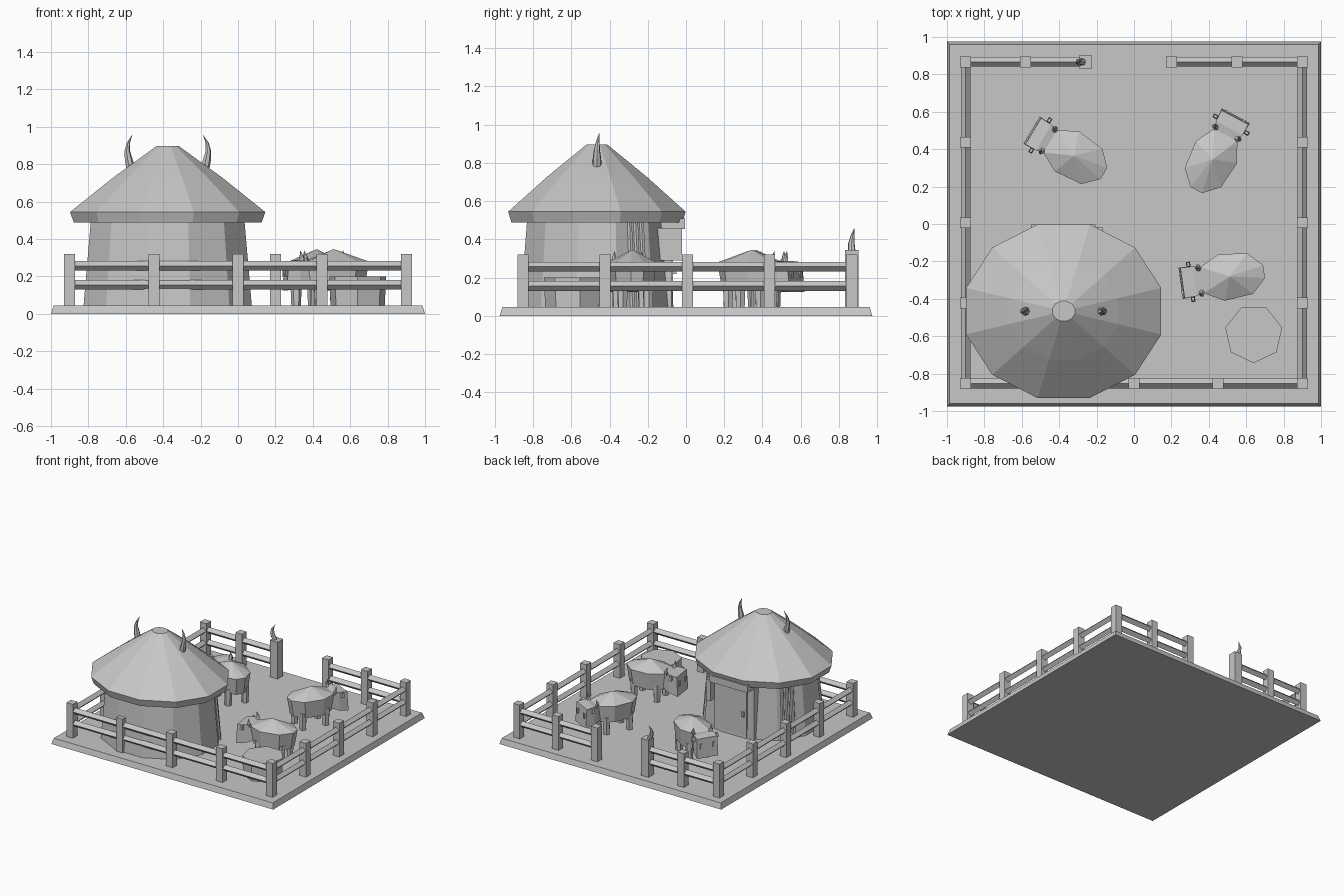
import bpy, bmesh, math
from mathutils import Vector, Matrix

if "Cube" in bpy.data.objects:
    bpy.data.objects.remove(bpy.data.objects["Cube"], do_unlink=True)

grey = bpy.data.materials.new("clay grey")
grey.use_nodes = True
grey.diffuse_color = (0.57, 0.57, 0.57, 1)
grey.node_tree.nodes["Principled BSDF"].inputs["Base Color"].default_value = grey.diffuse_color


def loft(name, rings, matrix=Matrix()):
    """Skin a list of point rings and cap both ends."""
    bm = bmesh.new()
    loops = [[bm.verts.new(p) for p in ring] for ring in rings]
    n = len(loops[0])
    for a, b in zip(loops, loops[1:]):
        for i in range(n):
            j = (i + 1) % n
            bm.faces.new((a[i], a[j], b[j], b[i]))
    bm.faces.new(loops[0][::-1])
    bm.faces.new(loops[-1])
    bmesh.ops.recalc_face_normals(bm, faces=bm.faces)
    bm.transform(matrix)
    mesh = bpy.data.meshes.new(name)
    bm.to_mesh(mesh)
    bm.free()
    mesh.materials.append(grey)
    bpy.context.collection.objects.link(bpy.data.objects.new(name, mesh))


def ring(n, rx, ry, z, x=0, y=0, turn=0.0):
    step = math.tau / n
    return [Vector((x + rx * math.cos(turn + i * step), y + ry * math.sin(turn + i * step), z))
            for i in range(n)]


def box(name, lo, hi, matrix=Matrix(), inset=0.0):
    """Box from corner to corner, its top drawn in by inset."""
    rings = []
    for z, d in ((lo[2], 0), (hi[2], inset)):
        rings.append([(lo[0] + d, lo[1] + d, z), (hi[0] - d, lo[1] + d, z),
                      (hi[0] - d, hi[1] - d, z), (lo[0] + d, hi[1] - d, z)])
    loft(name, rings, matrix)


def horn(name, points, radii, matrix=Matrix(), n=7):
    loft(name, [ring(n, r, r, p[2], p[0], p[1]) for p, r in zip(points, radii)], matrix)


# Ground slab
box("ground_slab", (-1, -0.975, 0), (1, 0.975, 0.045), inset=0.014)

# Fence posts
FRONT, BACK, SIDE = -0.853, 0.867, 0.9
posts = [(x, FRONT) for x in (-0.9, -0.45, 0, 0.45, 0.9)]
posts += [(s * SIDE, y) for s in (-1, 1) for y in (-0.423, 0.007, 0.437, BACK)]
posts += [(x, BACK) for x in (-0.58, 0.2, 0.55)]
for x, y in posts:
    box("fence_post", (x - 0.029, y - 0.029, 0), (x + 0.029, y + 0.029, 0.32))
box("gate_post", (-0.295, BACK - 0.035, 0), (-0.225, BACK + 0.035, 0.345))


# Fence rails with a diamond section
def rail(a, b):
    start, end = Vector(a), Vector(b)
    side = (end - start).normalized().cross(Vector((0, 0, 1)))
    for z in (0.257, 0.155):
        r = 0.026
        offsets = (side * r, Vector((0, 0, r)), -side * r, Vector((0, 0, -r)))
        loft("fence_rail", [[p + Vector((0, 0, z)) + o for o in offsets] for p in (start, end)])


rail((-SIDE, FRONT, 0), (SIDE, FRONT, 0))
for s in (-1, 1):
    rail((s * SIDE, FRONT, 0), (s * SIDE, BACK, 0))
rail((-SIDE, BACK, 0), (-0.26, BACK, 0))
rail((0.2, BACK, 0), (SIDE, BACK, 0))

# Horn on the gate post
horn("gate_horn", [(-0.275, BACK, 0.34), (-0.295, 0.865, 0.38), (-0.3, 0.872, 0.42), (-0.28, 0.88, 0.457)],
     (0.02, 0.017, 0.011, 0.001))

# Hut
hut = Matrix.Translation((-0.376, -0.466, 0))


def hut_part(name, profile):
    loft(name, [ring(12, r, r * 0.89, z, turn=math.pi / 12) for r, z in profile], hut)


hut_part("hut_wall", [(0.466, 0.04), (0.425, 0.5)])
hut_part("hut_roof", [(0.52, 0.488), (0.54, 0.545), (0.3, 0.73), (0.062, 0.897)])

# Wall ribs toward both back corners
for s in (-1, 1):
    for angle in (0.48, 0.58, 0.68):
        c, d = math.cos(angle) * s, math.sin(angle)
        loft("wall_rib", [ring(6, 0.014, 0.014, z, c * r, d * r * 0.89)
                          for z, r in ((0.04, 0.455), (0.5, 0.415))], hut)

# Doorway set close to the wall, under a projecting lintel
box("door_frame", (-0.56, -0.25, 0.04), (-0.2, -0.075, 0.46))
box("door_panel", (-0.5, -0.09, 0.05), (-0.26, -0.067, 0.42))
box("door_handle", (-0.48, -0.07, 0.22), (-0.46, -0.05, 0.26))
box("door_lintel", (-0.55, -0.16, 0.455), (-0.205, -0.004, 0.51))
box("door_lantern", (-0.205, -0.16, 0.29), (-0.165, -0.02, 0.46))

# Roof horns
for s in (-1, 1):
    horn("roof_horn", [(s * 0.2, 0, 0.78), (s * 0.208, 0, 0.82), (s * 0.217, 0, 0.87),
                       (s * 0.21, 0.005, 0.915), (s * 0.19, 0.012, 0.956)],
         (0.024, 0.023, 0.016, 0.009, 0.001), hut)

# Seven-sided block
loft("round_block", [ring(7, r, r, z, 0.64, -0.588, -math.pi / 2)
                     for r, z in ((0.148, 0.04), (0.156, 0.2))])


# Cattle, facing local +x
def animal(x, y, degrees):
    m = Matrix.Translation((x, y, 0)) @ Matrix.Rotation(math.radians(degrees), 4, "Z")
    half = [(0.15, 0.07), (0.045, 0.125), (-0.11, 0.11), (-0.185, 0.035)]
    outline = half + [(px, -py) for px, py in reversed(half)]
    body = [(0.88, 0.145), (1, 0.28), (0.02, 0.345)]
    loft("cow_body", [[(px * k, py * k, z) for px, py in outline] for k, z in body], m)
    # Broad head set close against the chest
    loft("cow_head", [
        [(0.12, -0.06, 0.17), (0.12, 0.06, 0.17), (0.12, 0.06, 0.275), (0.12, -0.06, 0.275)],
        [(0.19, -0.08, 0.14), (0.19, 0.08, 0.14), (0.19, 0.08, 0.288), (0.19, -0.08, 0.288)],
        [(0.265, -0.085, 0.125), (0.265, 0.085, 0.125), (0.255, 0.082, 0.28), (0.255, -0.082, 0.28)]], m)
    for s in (-1, 1):
        horn("cow_horn", [(0.16, s * 0.06, 0.27), (0.162, s * 0.075, 0.3), (0.17, s * 0.07, 0.338)],
             (0.018, 0.013, 0.001), m, 6)
        box("cow_ear", (0.2, s * 0.094 - 0.014, 0.25), (0.222, s * 0.094 + 0.014, 0.285), m, 0.004)
        box("cow_eye", (0.256, s * 0.05 - 0.01, 0.2), (0.267, s * 0.05 + 0.01, 0.24), m)
        for lx in (-0.105, 0.085):
            loft("cow_leg", [ring(6, r, r, z, lx, s * 0.068) for r, z in ((0.024, 0), (0.031, 0.18))], m)


for place in ((0.512, -0.28, 188), (-0.32, 0.365, 149), (0.42, 0.345, 62)):
    animal(*place)
